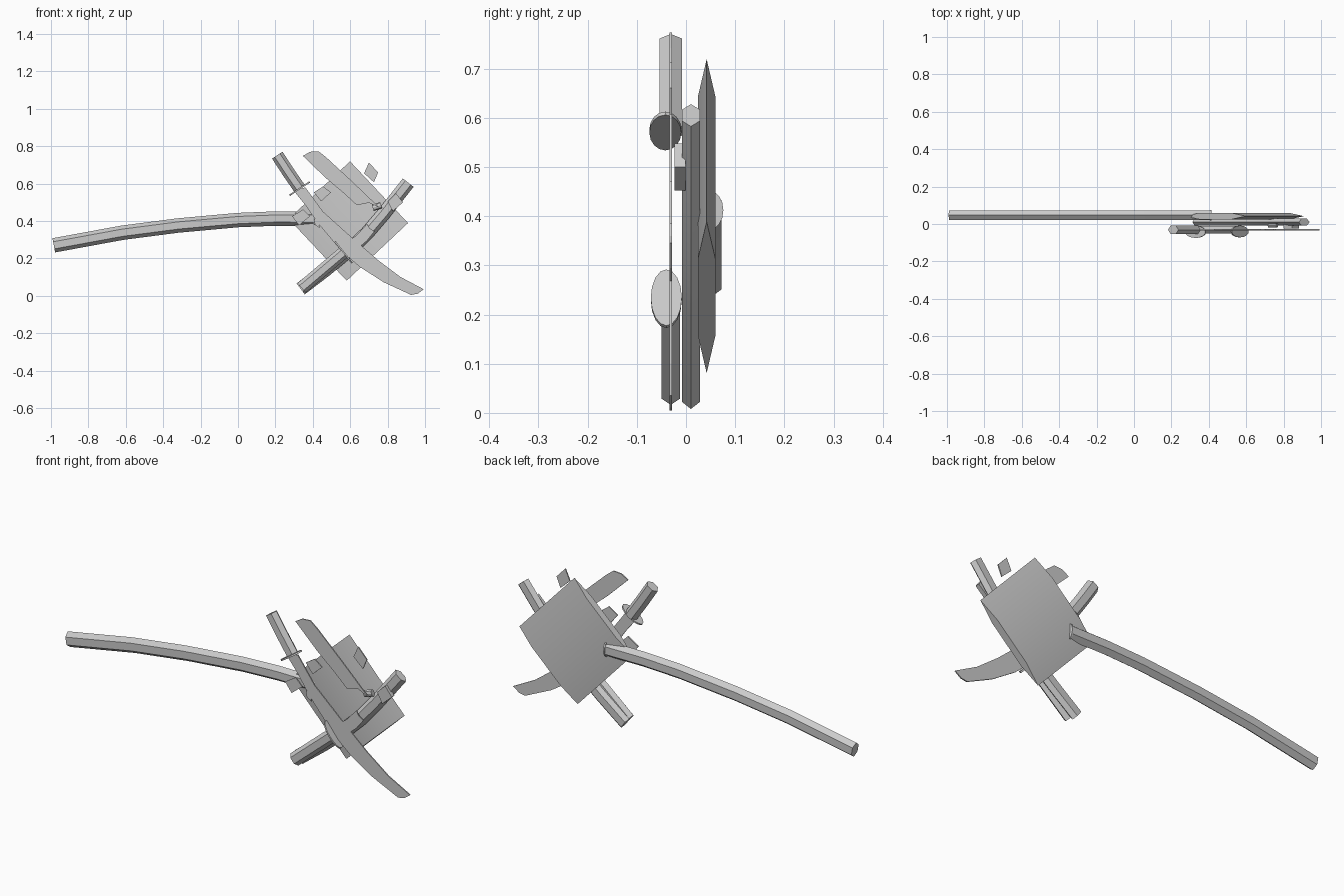
import bpy, bmesh, math
from mathutils import Vector

if "Cube" in bpy.data.objects:
    bpy.data.objects.remove(bpy.data.objects["Cube"])


def finish(name, bm, smooth=None):
    bmesh.ops.recalc_face_normals(bm, faces=bm.faces[:])
    me = bpy.data.meshes.new(name)
    bm.to_mesh(me)
    bm.free()
    ob = bpy.data.objects.new(name, me)
    bpy.context.collection.objects.link(ob)
    if smooth:
        bpy.ops.object.select_all(action='DESELECT')
        ob.select_set(True)
        bpy.context.view_layer.objects.active = ob
        bpy.ops.object.shade_smooth_by_angle(angle=math.radians(smooth))
    return ob


def tube(name, path, y, width, depth, sides=6, smooth=None):
    """Flattened polygon section swept along an (x, z) path."""
    bm = bmesh.new()
    pts = [Vector(p) for p in path]
    ky = math.sin(math.pi / 3) if sides == 6 else 1
    rings = []
    for i, p in enumerate(pts):
        d = (pts[min(i + 1, len(pts) - 1)] - pts[max(i - 1, 0)]).normalized()
        n = Vector((-d.y, d.x))
        ring = []
        for k in range(sides):
            a = 2 * math.pi * k / sides
            q = p + n * (width / 2 * math.cos(a))
            ring.append(bm.verts.new((q.x, y + depth / 2 * math.sin(a) / ky, q.y)))
        rings.append(ring)
    for r, s in zip(rings, rings[1:]):
        for k in range(sides):
            j = (k + 1) % sides
            bm.faces.new((r[k], r[j], s[j], s[k]))
    bm.faces.new(rings[0])
    bm.faces.new(rings[-1])
    return finish(name, bm, smooth)


def sheet(name, outline, y, t):
    """Thin extruded outline in the x-z plane."""
    bm = bmesh.new()
    f = bm.faces.new([bm.verts.new((x, y - t / 2, z)) for x, z in outline])
    r = bmesh.ops.extrude_face_region(bm, geom=[f])
    bmesh.ops.translate(bm, vec=(0, t, 0),
                        verts=[g for g in r['geom'] if isinstance(g, bmesh.types.BMVert)])
    return finish(name, bm)


def guard(name, c, direction, y, width, depth):
    d = Vector(direction).normalized() * 0.004
    c = Vector(c)
    tube(name, [c - d, c + d], y, width, depth, sides=16)


BY = -0.031   # plane of the blades

# Long curved scabbard with its guard, behind
tube("long_scabbard", [(-0.985, 0.27), (-0.62, 0.337), (-0.32, 0.376), (0, 0.405),
                       (0.2, 0.413), (0.405, 0.412)], 0.047, 0.077, 0.05, smooth=30)
guard("rear_guard", (0.41, 0.412), (1, 0), 0.047, 0.08, 0.058)

# Broad flattened hexagonal block
tube("broad_block", [(0.435, 0.565), (0.745, 0.235)], 0.042, 0.45, 0.036, smooth=30)

# Short curved scabbard with knob and collar
tube("short_scabbard", [(0.335, 0.037), (0.47, 0.14), (0.594, 0.243), (0.69, 0.335),
                        (0.78, 0.44), (0.91, 0.605)], 0.01, 0.073, 0.037, smooth=30)
tube("scabbard_knob", [(0.72, 0.47), (0.765, 0.485)], -0.008, 0.035, 0.024, sides=8)
sheet("scabbard_collar", [(0.8, 0.505), (0.845, 0.548), (0.882, 0.5), (0.828, 0.452)],
      -0.012, 0.022)

# Whole sword
tube("sword_grip", [(0.21, 0.752), (0.27, 0.66), (0.33, 0.573)], BY, 0.067, 0.045, smooth=30)
guard("sword_guard", (0.33, 0.573), (0.12, -0.18), -0.042, 0.13, 0.065)
sheet("sword_blade", [(0.3, 0.56), (0.36, 0.485), (0.43, 0.385), (0.55, 0.243), (0.65, 0.155),
                      (0.78, 0.072), (0.925, 0.005), (0.96, 0.011), (0.993, 0.035),
                      (0.87, 0.1), (0.75, 0.19), (0.605, 0.315), (0.455, 0.45),
                      (0.36, 0.58)], BY, 0.006)

# Broken sword
tube("broken_grip", [(0.34, 0.042), (0.565, 0.232)], BY, 0.067, 0.038, smooth=30)
guard("broken_guard", (0.565, 0.232), (0.78, 0.62), -0.04, 0.146, 0.063)
sheet("broken_blade_stub", [(0.585, 0.205), (0.69, 0.295), (0.73, 0.345), (0.705, 0.36),
                            (0.69, 0.385), (0.635, 0.325), (0.54, 0.255)], BY, 0.006)
sheet("broken_blade_tip", [(0.347, 0.748), (0.385, 0.77), (0.43, 0.773), (0.47, 0.742),
                           (0.61, 0.612), (0.758, 0.47), (0.7, 0.498), (0.636, 0.484),
                           (0.572, 0.543), (0.465, 0.634)], BY, 0.006)

# Loose blade shards
shards = [
    [(0.7, 0.712), (0.749, 0.66), (0.727, 0.607), (0.674, 0.655)],
    [(0.406, 0.553), (0.455, 0.585), (0.497, 0.553), (0.444, 0.505)],
    [(0.289, 0.425), (0.348, 0.462), (0.385, 0.425), (0.326, 0.377)],
    [(0.405, 0.415), (0.43, 0.4), (0.437, 0.362), (0.412, 0.378)],
]
for i, s in enumerate(shards):
    sheet("blade_shard_%d" % (i + 1), s, BY, 0.006)
